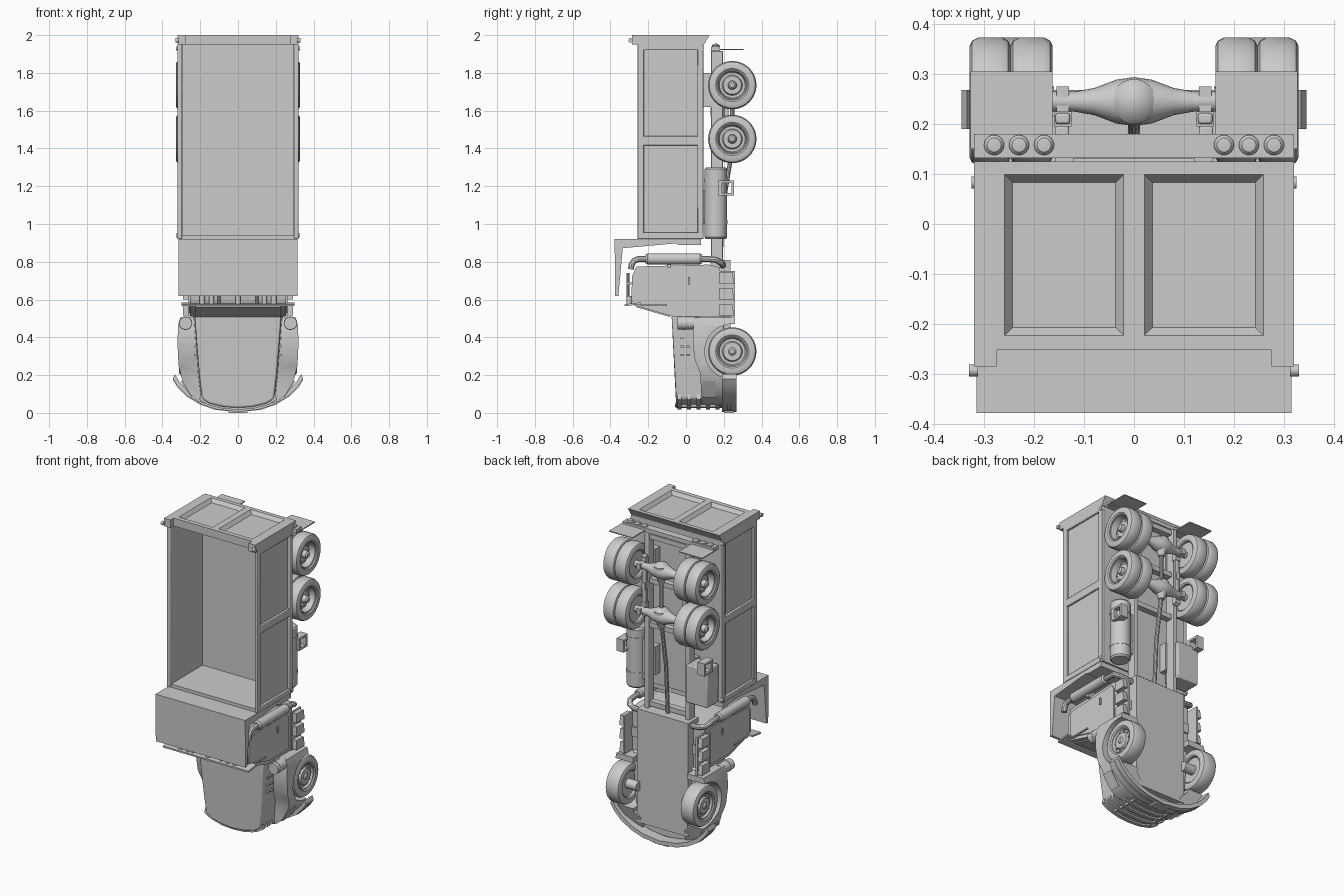
import bpy, bmesh, math

if "Cube" in bpy.data.objects:
    bpy.data.objects.remove(bpy.data.objects["Cube"])

def finish(name, bm, mirror=False):
    bmesh.ops.recalc_face_normals(bm, faces=bm.faces)
    me = bpy.data.meshes.new(name)
    bm.to_mesh(me); bm.free()
    ob = bpy.data.objects.new(name, me)
    bpy.context.collection.objects.link(ob)
    if mirror:
        ob.modifiers.new("mirror", 'MIRROR')
    return ob

def place(axis, u, v, t):
    # axis x: (y, z) profile; axis y: (x, z) profile; axis z: (x, y) profile
    return {'x': (t, u, v), 'y': (u, t, v), 'z': (u, v, t)}[axis]

def prism(name, pts, axis, a, b, mirror=False):
    bm = bmesh.new()
    lo = [bm.verts.new(place(axis, u, v, a)) for u, v in pts]
    hi = [bm.verts.new(place(axis, u, v, b)) for u, v in pts]
    bm.faces.new(lo); bm.faces.new(hi)
    for i in range(len(pts)):
        j = (i + 1) % len(pts)
        bm.faces.new((lo[i], lo[j], hi[j], hi[i]))
    return finish(name, bm, mirror)

def box(name, x, y, z, mirror=False, bevel=0):
    ob = prism(name, [(y[0], z[0]), (y[1], z[0]), (y[1], z[1]), (y[0], z[1])], 'x', x[0], x[1], mirror)
    if bevel:
        m = ob.modifiers.new("bevel", 'BEVEL')
        m.width, m.segments = bevel, 2
    return ob

def lathe(name, prof, axis, c, seg=32, mirror=False):
    # prof: (radius, position along the axis); c: centre in the other two coordinates
    bm = bmesh.new()
    rings = []
    for r, t in prof:
        if r == 0:
            rings.append([bm.verts.new(place(axis, c[0], c[1], t))] * seg)
        else:
            rings.append([bm.verts.new(place(axis, c[0] + r * math.cos(k * math.tau / seg),
                          c[1] + r * math.sin(k * math.tau / seg), t)) for k in range(seg)])
    for A, B in zip(rings, rings[1:]):
        for k in range(seg):
            j = (k + 1) % seg
            bm.faces.new(list(dict.fromkeys((A[k], A[j], B[j], B[k]))))
    return finish(name, bm, mirror)

def cyl(name, axis, c, r, a, b, seg=24, mirror=False):
    return lathe(name, [(0, a), (r, a), (r, b), (0, b)], axis, c, seg, mirror)

def bake(ob):
    dg = bpy.context.evaluated_depsgraph_get()
    return bpy.data.meshes.new_from_object(ob.evaluated_get(dg))

def boolean(ob, cutter, op='DIFFERENCE'):
    m = ob.modifiers.new("cut", 'BOOLEAN')
    m.object, m.operation, m.solver = cutter, op, 'EXACT'
    me = bake(ob)
    ob.modifiers.clear()
    ob.data = me
    bpy.data.objects.remove(cutter)

def tube(name, pts, r, mirror=False):
    cu = bpy.data.curves.new(name, 'CURVE')
    cu.dimensions, cu.bevel_depth, cu.bevel_resolution, cu.use_fill_caps = '3D', r, 3, True
    sp = cu.splines.new('POLY')
    sp.points.add(len(pts) - 1)
    for p, q in zip(sp.points, pts):
        p.co = (*q, 1)
    tmp = bpy.data.objects.new("tmp", cu)
    bpy.context.collection.objects.link(tmp)
    me = bake(tmp)
    bpy.data.objects.remove(tmp)
    ob = bpy.data.objects.new(name, me)
    bpy.context.collection.objects.link(ob)
    if mirror:
        ob.modifiers.new("mirror", 'MIRROR')
    return ob

def both(half):
    return half + [(-x, z) for x, z in reversed(half) if x > 0]

def strip(name, half, t, y0, y1):
    # curved bar following a plan outline, given from the right end to the centre
    full = both(half)
    prism(name, full + [(x * 0.97, z + t) for x, z in reversed(full)], 'y', y0, y1)

# dump bed: floor, walls, side frames
box("bed_floor", (-.305, .305), (.065, .09), (.92, 1.96))
box("bed_front_wall", (-.305, .305), (-.25, .09), (.92, .94))
box("bed_side_wall", (.295, .307), (-.25, .09), (.92, 1.96), True)
for n, y, z in (("top_rail", (-.257, -.222), (.92, 1.96)), ("bottom_rail", (.06, .092), (.92, 1.96)),
                ("front_post", (-.25, .09), (.92, .955)), ("middle_post", (-.25, .09), (1.415, 1.465)),
                ("rear_post", (-.25, .09), (1.92, 1.96))):
    box("bed_side_" + n, (.297, .32), y, z, True, .004)
for z in (.94, 1.93):
    cyl("bed_pin", 'x', (.083, z), .012, .3, .325, 16, True)

# tailgate with two tapered pockets and a notched upper edge
gate = prism("tailgate", [(-.285, 2), (.125, 2), (.095, 1.95), (-.285, 1.95)], 'x', -.32, .32)
boolean(gate, box("cutter", (-.275, .275), (-.4, -.252), (1.9, 2.1)))
for s in (-1, 1):
    bm = bmesh.new()
    bmesh.ops.create_cube(bm, size=1)
    for v in bm.verts:
        k = 0 if v.co.z > 0 else .017
        v.co = (s * .14 + math.copysign(.12 - k, v.co.x), -.062 + math.copysign(.162 - k, v.co.y),
                2.001 if v.co.z > 0 else 1.978)
    boolean(gate, finish("cutter", bm))
cyl("tailgate_pin", 'x', (-.293, 1.972), .012, .312, .33, 16, True)

# cab guard in front of the bed
prism("cab_guard", [(.08, .92), (-.378, .92), (-.375, .62), (-.358, .62), (-.335, .872),
                    (-.05, .898), (-.04, .888), (.08, .888)], 'x', -.315, .315)

# cab with windscreen, doors, visor, roof lamps
prism("cab", [(-.285, .725), (-.262, .775), (.12, .785), (.18, .77), (.18, .51), (-.07, .51),
              (-.275, .57), (-.29, .60)], 'x', -.255, .255)
prism("windscreen", [(-.085, .508), (-.085, .52), (-.265, .572), (-.265, .56)], 'x', -.225, .225)
prism("door", [(-.262, .73), (-.245, .75), (.11, .765), (.13, .74), (.13, .53), (-.06, .53),
               (-.262, .585)], 'x', .25, .262, True)
box("door_handle", (.255, .272), (.01, .02), (.68, .72), True)
box("door_trim", (.255, .27), (-.24, -.1), (.567, .575), True)
prism("sun_visor", [(-.325, .565), (-.325, .575), (-.24, .585), (-.24, .575)], 'x', -.3, .3)
for x in (.14, .19):
    cyl("roof_lamp", 'z', (x, -.3), .014, .575, .62, 16, True)
cyl("roof_lamp_middle", 'z', (0, -.3), .014, .575, .62, 16)
tube("roof_horn", [(.1, -.308, .58), (.1, -.308, .74)], .008, True)
box("roof_horn_foot", (.09, .11), (-.31, -.28), (.68, .69), True)
box("underbody", (-.18, .18), (.13, .235), (.09, .81))

# cab steps: plain inner panel with treads facing outward
box("cab_step_panel", (.25, .262), (.165, .26), (.51, .75), True)
box("cab_step_hanger", (.17, .255), (.17, .19), (.6, .66), True)
for z in (.515, .6, .685):
    prism("cab_step", [(.175, z), (.255, z), (.245, z + .06), (.175, z + .06)], 'x', .258, .29, True)

# hood: plan outline tapered towards the nose
hood_half = [(.24, .515), (.232, .4), (.215, .2), (.2, .075), (.16, .05), (.08, .032), (0, .027)]
hood = prism("hood", both(hood_half), 'y', -.05, .2)
for v in hood.data.vertices:
    if v.co.y < 0:
        v.co.y = -.045 - .06 * v.co.z - .012 * (1 - abs(v.co.x) / .25)
        v.co.x *= .95
m = hood.modifiers.new("bevel", 'BEVEL')
m.width, m.segments = .01, 3
for z in (.3, .345, .39):
    for y in (-.03, 0):
        box("hood_vent", (.2, .23), (y, y + .02), (z, z + .012), True)

# fenders: plan outline crossed with side outline, wheel arch removed
plan = [(.19, .505), (.305, .505), (.318, .46), (.32, .36), (.315, .25), (.295, .17), (.255, .1),
        (.21, .06), (.15, .045), (.15, .12), (.19, .16)]
fender = prism("fender", plan, 'y', 0, .3)
boolean(fender, prism("cutter", [(.05, .51), (.037, .44), (.036, .37), (.047, .28), (.075, .21), (.085, .03),
                                 (.21, .03), (.26, .18), (.26, .51)], 'x', .1, .4), 'INTERSECT')
boolean(fender, cyl("cutter", 'x', (.245, .325), .146, .19, .4, 48))
fender.modifiers.new("mirror", 'MIRROR')
prism("headlight", [(.245, .082), (.29, .15), (.302, .17), (.285, .17), (.24, .1)], 'y', .09, .155, True)
cyl("air_cleaner", 'y', (.278, .475), .034, -.045, .07, 24, True)
cyl("air_cleaner_band", 'y', (.278, .475), .036, -.02, -.005, 24, True)

# grille bars and wraparound bumper
nose = [(.205, .07), (.16, .043), (.08, .022), (0, .017)]
for i in range(5):
    y = -.045 + i * .05
    strip("grille_bar", nose, .03, y, y + .022)
for x in (.04, .12):
    box("grille_upright", (x, x + .012), (-.04, .18), (.03, .06), True)
bump = [(.345, .18), (.32, .14), (.27, .09), (.2, .048), (.12, .02), (0, .005)]
strip("bumper", bump, .025, .19, .268)
strip("bumper_lip", [(x, z - .004 * (z > .006)) for x, z in bump], .012, .22, .235)
box("bumper_plate", (-.05, .05), (.2, .255), (0, .02))

# chassis
box("chassis_rail", (.13, .158), (.132, .195), (.5, 1.916), True, .004)
for z in (.82, 1.32, 1.6, 1.88):
    box("cross_member", (-.14, .14), (.14, .18), (z, z + .03))
for z in (1.0, 1.62):
    box("bed_support", (.12, .158), (.085, .14), (z, z + .18), True)

# wheels
def wheel(name, z, tyres, outer, dish):
    for a, b in tyres:
        lathe(name + "_tyre", [(.08, a + .006), (.088, a), (.112, a), (.122, a + .005), (.128, a + .017),
                               (.128, b - .017), (.122, b - .005), (.112, b), (.088, b), (.08, b - .006),
                               (.08, a + .006)], 'x', (.245, z), 40, True)
    lathe(name + "_rim", [(0, tyres[0][0] + .02), (.081, tyres[0][0] + .02), (.081, outer - .008), (.075, outer - .008),
                          (.068, outer - dish), (.054, outer - dish), (.048, outer - dish + .012), (.024, outer - dish + .012),
                          (.021, outer - .008), (.012, outer), (0, outer)], 'x', (.245, z), 36, True)
    for k in range(10):
        t = k * math.tau / 10
        cyl(name + "_nut", 'x', (.245 + .06 * math.cos(t), z + .06 * math.sin(t)), .004,
            outer - dish - .003, outer - dish + .006, 6, True)

wheel("front_wheel", .325, [(.215, .312)], .312, .02)
cyl("front_axle_stub", 'x', (.245, .325), .03, .16, .24, 16, True)
for z in (1.45, 1.735):
    wheel("rear_wheel", z, [(.163, .247), (.247, .329)], .325, .045)
    # drive axle, differential, suspension
    lathe("axle", [(0, -.18), (.02, -.18), (.02, -.12), (.027, -.08), (.044, -.035), (.049, 0), (.044, .035),
                   (.027, .08), (.02, .12), (.02, .18), (0, .18)], 'x', (.245, z), 20)
    lathe("differential", [(0, z - .075), (.018, z - .075), (.03, z - .04), (.045, z - .015), (.045, z + .035),
                           (.035, z + .047), (.015, z + .056), (0, z + .058)], 'z', (0, .245), 24)
    box("spring_seat", (.125, .16), (.195, .225), (z - .04, z + .04), True)
    box("axle_clamp", (.13, .155), (.2, .275), (z - .018, z + .018), True)
box("suspension_beam", (.128, .157), (.2, .222), (1.4, 1.79), True, .005)
box("suspension_hanger", (.13, .155), (.13, .225), (1.57, 1.615), True)
tube("drive_shaft", [(0, .18, .78), (0, .2, 1.12), (0, .245, 1.4)], .012)
tube("rear_drive_shaft", [(0, .245, 1.48), (0, .245, 1.67)], .012)

# fuel tank on the right, battery box on the left, steps on both
lathe("fuel_tank", [(0, .92), (.052, .92), (.06, .93), (.06, 1.29), (.052, 1.3), (0, 1.3)], 'z', (.235, .158), 32)
for z in (1.0, 1.22):
    cyl("tank_strap", 'z', (.235, .158), .062, z, z + .02, 32)
box("tank_mount", (.15, .2), (.14, .18), (.98, 1.24))
box("battery_box", (-.3, -.15), (.1, .215), (.93, 1.17), bevel=.006)
for y, z in (((.17, .255), (1.15, 1.163)), ((.17, .255), (1.217, 1.23)), ((.24, .255), (1.15, 1.23)),
             ((.17, .19), (1.15, 1.23))):
    box("side_step", (.26, .31), y, z, True)

# exhaust stacks behind the cab
tube("exhaust_pipe", [(.28, -.292, .76), (.28, -.288, .785), (.28, -.274, .806), (.28, -.25, .815), (.28, .12, .815),
                      (.28, .16, .81), (.265, .185, .795), (.23, .195, .785), (.15, .195, .78)], .017, True)
lathe("muffler", [(0, -.215), (.022, -.215), (.029, -.205), (.029, .075), (.022, .085), (0, .085)],
      'y', (.28, .815), 24, True)
box("muffler_bracket", (.2, .28), (-.1, -.08), (.77, .81), True)

# rear light bar, lamps, mud flaps
box("light_bar", (-.32, .32), (.132, .18), (1.915, 1.94))
for x in (.18, .23, .28):
    lathe("tail_lamp", [(0, 1.93), (.02, 1.93), (.02, 1.946), (.014, 1.953), (0, 1.955)], 'z', (x, .158), 24, True)
box("mud_flap", (.163, .327), (.15, .305), (1.92, 1.926), True)

# smooth shading with sharp edges kept
bpy.ops.object.select_all(action='SELECT')
bpy.context.view_layer.objects.active = gate
bpy.ops.object.shade_smooth_by_angle(angle=math.radians(30))
